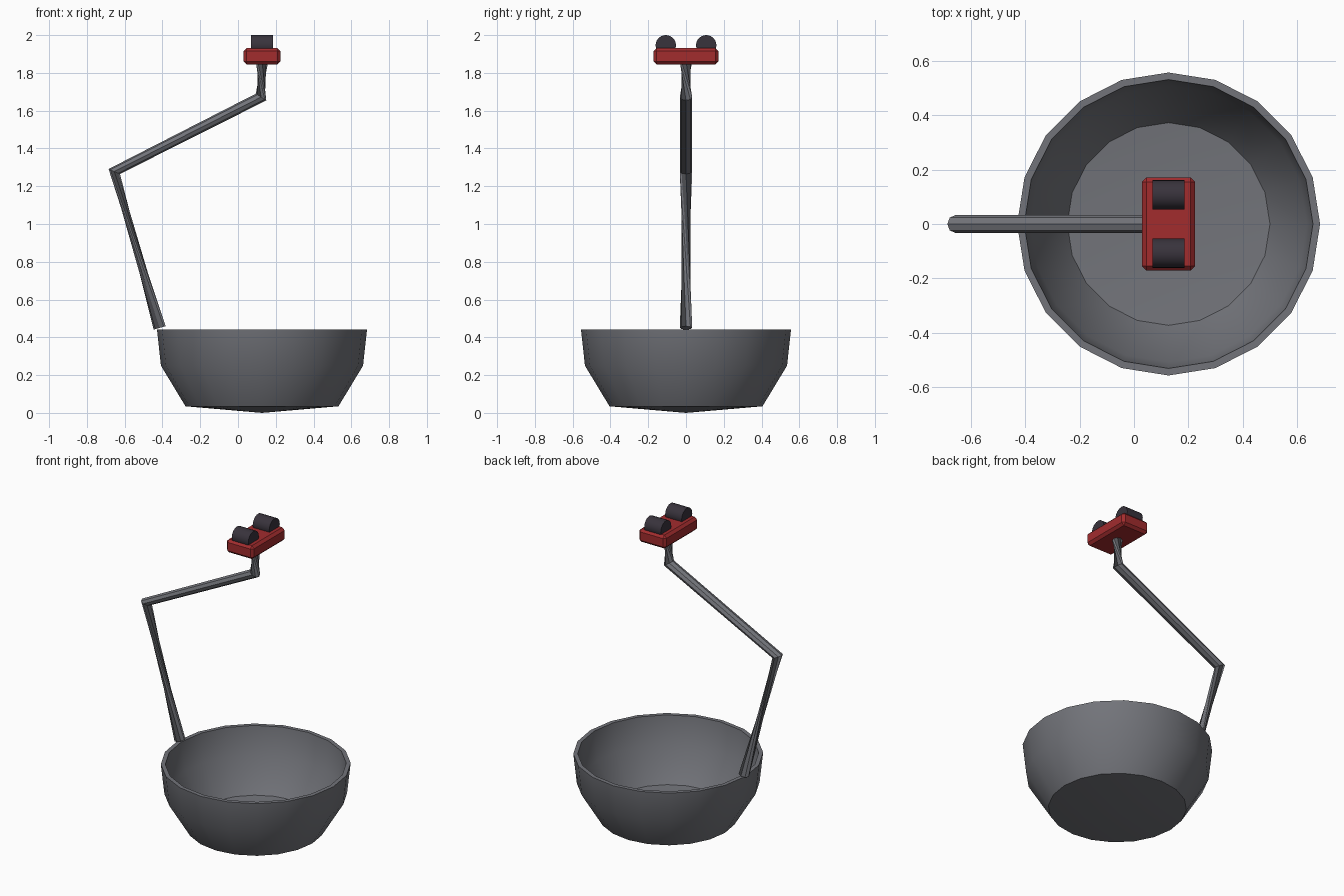
import bpy, bmesh, math
from mathutils import Vector

if "Cube" in bpy.data.objects:
    bpy.data.objects.remove(bpy.data.objects["Cube"])

CX = 0.127  # shared axis of bowl and lamp head


def material(name, rgb):
    m = bpy.data.materials.new(name)
    m.diffuse_color = (*rgb, 1)
    m.use_nodes = True
    m.node_tree.nodes["Principled BSDF"].inputs["Base Color"].default_value = m.diffuse_color
    return m


GRAY = material("steel gray", (0.17, 0.175, 0.195))
RED = material("red", (0.36, 0.025, 0.027))
DARK = material("dark rubber", (0.04, 0.033, 0.045))


def finish(bm, name, mat, smooth=None):
    bmesh.ops.recalc_face_normals(bm, faces=bm.faces)
    me = bpy.data.meshes.new(name)
    bm.to_mesh(me)
    bm.free()
    me.materials.append(mat)
    ob = bpy.data.objects.new(name, me)
    bpy.context.collection.objects.link(ob)
    if smooth:
        bpy.ops.object.select_all(action='DESELECT')
        ob.select_set(True)
        bpy.context.view_layer.objects.active = ob
        bpy.ops.object.shade_smooth_by_angle(angle=math.radians(smooth))
    return ob


def bridge(bm, a, b, shift=0):
    n = len(a)
    for i in range(n):
        j = (i + 1) % n
        bm.faces.new((a[i], a[j], b[(j + shift) % n], b[(i + shift) % n]))


# Bowl: lathed wall with thickness, slightly conical floor
bm = bmesh.new()
N = 20
rings = []
for r, z in [(0.405, 0.035), (0.535, 0.25), (0.556, 0.442),
             (0.53, 0.442), (0.507, 0.26), (0.372, 0.065)]:
    rings.append([bm.verts.new((CX + r * math.cos(math.tau * i / N),
                                r * math.sin(math.tau * i / N), z)) for i in range(N)])
for a, b in zip(rings, rings[1:]):
    bridge(bm, a, b)
for ring, z in ((rings[0], 0.0), (rings[-1], 0.035)):
    tip = bm.verts.new((CX, 0, z))
    for i in range(N):
        bm.faces.new((ring[i], ring[(i + 1) % N], tip))
finish(bm, "bowl", GRAY, 35)

# Bent arm: eight-sided tube, its first and last sections twisted
path = [Vector(p) for p in ((-0.415, 0, 0.45), (-0.655, 0, 1.278),
                            (0.122, 0, 1.672), (0.127, 0, 1.86))]
dirs = [(b - a).normalized() for a, b in zip(path, path[1:])]
tangents = [dirs[0], (dirs[0] + dirs[1]).normalized(),
            (dirs[1] + dirs[2]).normalized(), dirs[2]]
bm = bmesh.new()
rings = []
for p, t in zip(path, tangents):
    side = Vector((0, 1, 0))
    up = side.cross(t)
    rings.append([bm.verts.new(p + 0.033 * (math.cos(k * math.pi / 4) * side
                                            + math.sin(k * math.pi / 4) * up))
                  for k in range(8)])
for a, b, shift in zip(rings, rings[1:], (3, 0, 3)):
    bridge(bm, a, b, shift)
bm.faces.new(rings[0])
bm.faces.new(rings[-1])
finish(bm, "bent_arm", GRAY)

# Head block with chamfered edges
bm = bmesh.new()
bmesh.ops.create_cube(bm, size=1)
for v in bm.verts:
    v.co = Vector((CX + v.co.x * 0.194, v.co.y * 0.342, 1.888 + v.co.z * 0.086))
bmesh.ops.bevel(bm, geom=bm.edges[:], offset=0.016, segments=1, affect='EDGES')
finish(bm, "head_block", RED)

# Two rollers sunk into the top of the block
for name, y in (("front_roller", -0.107), ("back_roller", 0.107)):
    bm = bmesh.new()
    bmesh.ops.create_cone(bm, cap_ends=True, segments=24, radius1=0.054,
                          radius2=0.054, depth=0.118)
    for v in bm.verts:
        v.co = Vector((CX + v.co.z, y + v.co.x, 1.946 + v.co.y))
    finish(bm, name, DARK, 35)
